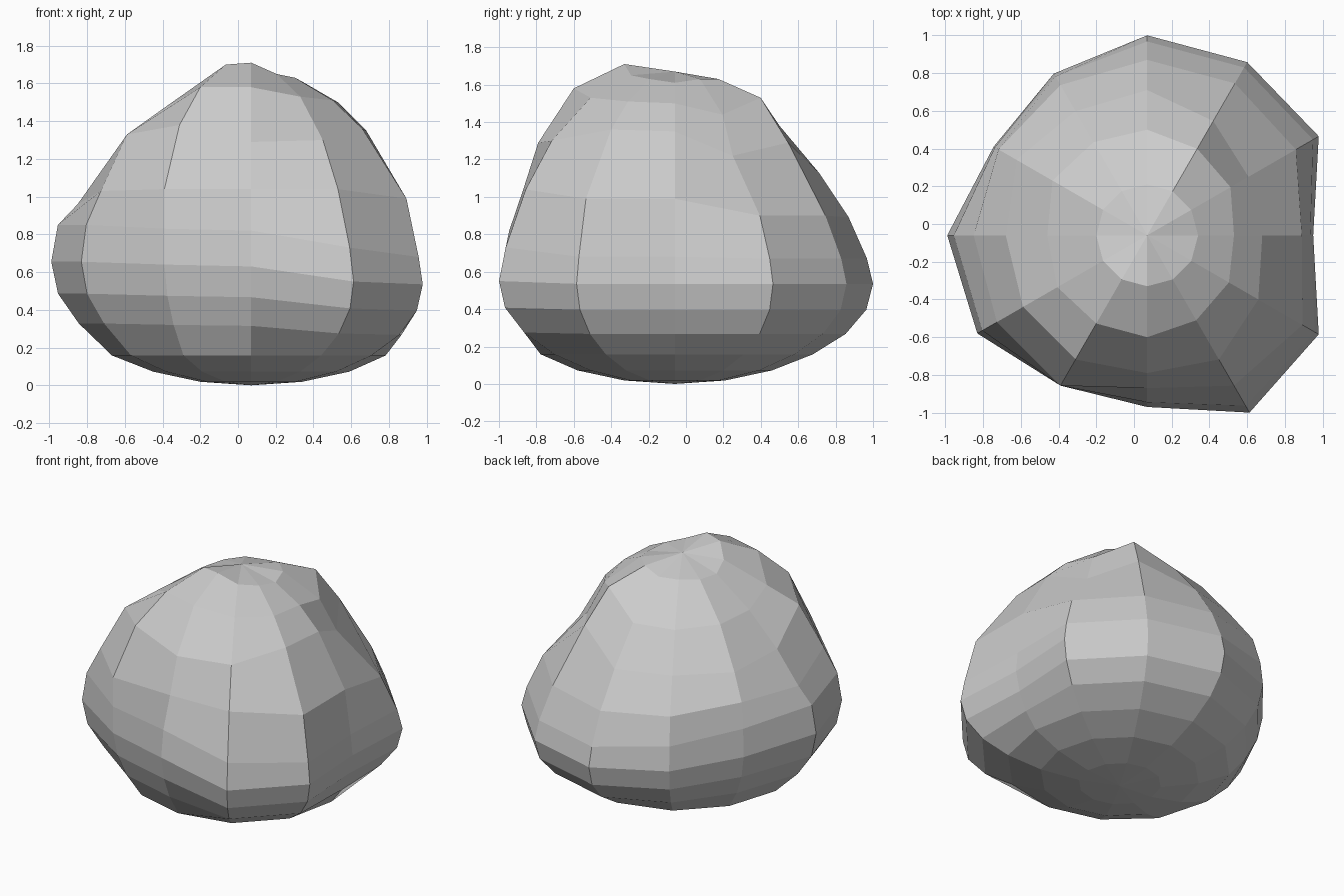
import bpy, bmesh
from math import sin, cos, radians

if "Cube" in bpy.data.objects:
    bpy.data.objects.remove(bpy.data.objects["Cube"])

SEG = 12
CX, CY = 0.07, -0.06          # axis through both poles

# Irregular outline, one value per 30 degrees starting at +x
waist_r = [.88, 1.05, 1.06, 1.06, .99, .94, 1.06, 1.04, .92, .91, 1.085, 1.05]
waist_z = [.535, .535, .535, .535, .56, .60, .655, .655, .64, .63, .55, .535]
belly_z = [.68, .67, .67, .67, .73, .80, .85, .85, .83, .82, .73, .68]
shoulder_r = [.82, .91, .93, .93, .92, .91, .92, .92, .92, .81, .92, .95]
shoulder_z = [.99, .90, .90, .89, .92, .98, .96, 1.03, 1.04, 1.04, 1.04, .99]
crown_r = [.61, .62, .70, .77, .76, .80, .75, .76, .76, .73, .76, .68]
crown_z = [1.35, 1.22, 1.29, 1.13, 1.14, 1.15, 1.18, 1.33, 1.38, 1.29, 1.30, 1.36]
brow_r = [.46, .51, .53, .56, .57, .58, .53, .55, .54, .54, .52, .50]
brow_z = [1.50, 1.44, 1.53, 1.38, 1.38, 1.40, 1.40, 1.46, 1.58, 1.58, 1.53, 1.51]
top_z = [1.61, 1.63, 1.63, 1.60, 1.60, 1.59, 1.59, 1.63, 1.70, 1.71, 1.65, 1.63]

# Squashed lower half, blending from a round base to the irregular waist
rings = []
for k in range(1, 6):
    a = radians(15 * k)
    t = [0, 0, .2, .75, 1][k - 1]
    rings.append(([sin(a) * (1.04 + (w - 1.04) * t) for w in waist_r],
                  [(1 - cos(a)) * (h if k > 3 else .54) for h in waist_z]))

# Waist and lumpy upper half
belly_r = [w + .25 * (s - w) for w, s in zip(waist_r, shoulder_r)]
rings += [(waist_r, waist_z), (belly_r, belly_z), (shoulder_r, shoulder_z),
          (crown_r, crown_z), (brow_r, brow_z), ([.27] * SEG, top_z)]

# Skin the rings and close both poles with fans
bm = bmesh.new()
rows = []
for rs, zs in rings:
    rows.append([bm.verts.new((CX + r * cos(radians(30 * i)),
                               CY + r * sin(radians(30 * i)), z))
                 for i, (r, z) in enumerate(zip(rs, zs))])
bottom = bm.verts.new((CX, CY, 0))
top = bm.verts.new((CX, CY, 1.67))
for i in range(SEG):
    j = (i + 1) % SEG
    bm.faces.new((bottom, rows[0][j], rows[0][i]))
    bm.faces.new((top, rows[-1][i], rows[-1][j]))
    for lo, hi in zip(rows, rows[1:]):
        bm.faces.new((lo[i], lo[j], hi[j], hi[i]))
bmesh.ops.recalc_face_normals(bm, faces=bm.faces)

mesh = bpy.data.meshes.new("rock")
bm.to_mesh(mesh)
bm.free()
bpy.context.collection.objects.link(bpy.data.objects.new("rock", mesh))
